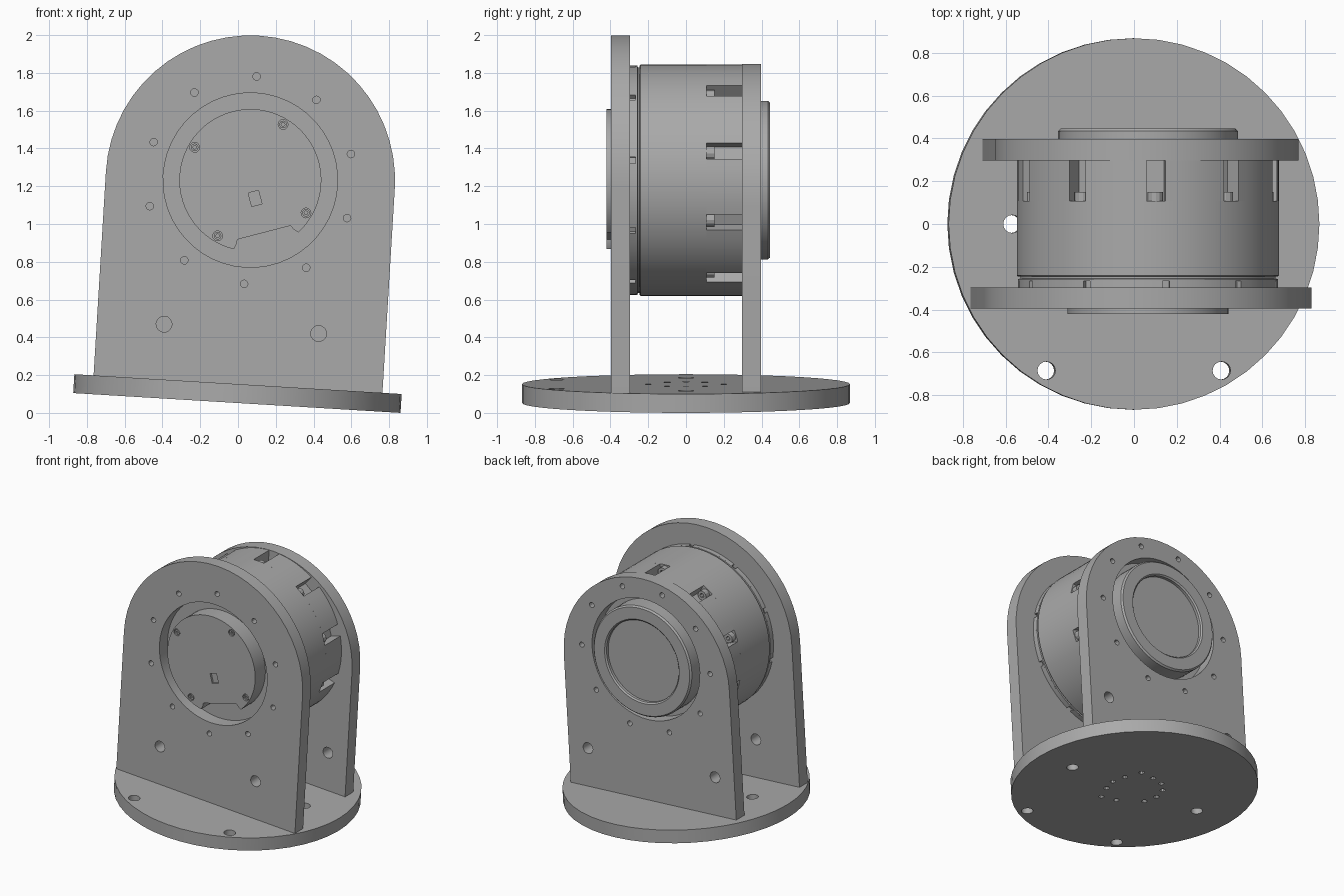
import bpy, bmesh
from math import sin, cos, pi, radians
from mathutils import Matrix

old = bpy.data.objects.get("Cube")
if old:
    bpy.data.objects.remove(old, do_unlink=True)

grey = bpy.data.materials.new("machine_grey")
grey.use_nodes = True
colour = (0.4, 0.4, 0.4, 1)
grey.diffuse_color = colour
grey.node_tree.nodes["Principled BSDF"].inputs["Base Color"].default_value = colour

# The whole assembly leans slightly sideways
LEAN = Matrix.Translation((-0.006, 0, 0.0525)) @ Matrix.Rotation(radians(3.46), 4, 'Y')
UPRIGHT = Matrix.Rotation(pi / 2, 4, 'X')
HUB = 1.182          # height of the drum axis above the base underside
DRUM_R = 0.613
STEP = 2 * pi / 10   # ten-fold spacing of bolts and notches


def finish(name, mesh):
    bm = bmesh.new()
    bm.from_mesh(mesh)
    bmesh.ops.remove_doubles(bm, verts=bm.verts, dist=0.0001)
    bmesh.ops.recalc_face_normals(bm, faces=bm.faces)
    bm.to_mesh(mesh)
    bm.free()
    mesh.transform(LEAN)
    mesh.shade_smooth()
    mesh.set_sharp_from_angle(angle=radians(28))
    mesh.materials.clear()
    mesh.materials.append(grey)
    mesh.name = name
    obj = bpy.data.objects.new(name, mesh)
    bpy.context.collection.objects.link(obj)
    return obj


def slab(name, outlines, low, high, upright=True):
    """Extrude closed outlines; inner outlines become holes."""
    curve = bpy.data.curves.new(name, 'CURVE')
    curve.dimensions = '2D'
    curve.fill_mode = 'BOTH'
    curve.extrude = (high - low) / 2
    for points in outlines:
        spline = curve.splines.new('POLY')
        spline.points.add(len(points) - 1)
        for p, (x, y) in zip(spline.points, points):
            p.co = (x, y, 0, 1)
        spline.use_cyclic_u = True
    temp = bpy.data.objects.new(name + "_outline", curve)
    bpy.context.collection.objects.link(temp)
    bpy.context.view_layer.update()
    mesh = bpy.data.meshes.new_from_object(temp)
    bpy.data.objects.remove(temp)
    bpy.data.curves.remove(curve)
    mid = (low + high) / 2
    if upright:
        mesh.transform(Matrix.Translation((0, mid, 0)) @ UPRIGHT)
    else:
        mesh.transform(Matrix.Translation((0, 0, mid)))
    return finish(name, mesh)


def lathe(name, profile, segments=64):
    """Spin (radius, y) points about the drum axis."""
    bm = bmesh.new()
    verts = [bm.verts.new((r, y, 0)) for r, y in profile]
    edges = [bm.edges.new(pair) for pair in zip(verts, verts[1:])]
    bmesh.ops.spin(bm, geom=verts + edges, cent=(0, 0, 0), axis=(0, 1, 0),
                   angle=2 * pi, steps=segments, use_merge=True)
    bmesh.ops.translate(bm, verts=bm.verts, vec=(0, 0, HUB))
    mesh = bpy.data.meshes.new(name)
    bm.to_mesh(mesh)
    bm.free()
    return finish(name, mesh)


def arc(cx, cy, r, start, end, n):
    return [(cx + r * cos(start + (end - start) * i / n),
             cy + r * sin(start + (end - start) * i / n)) for i in range(n + 1)]


def circle(cx, cy, r, n=16):
    return arc(cx, cy, r, 0, 2 * pi, n)[:-1]


def around(radius, phase, r, count=10, n=12):
    """Small circles spaced evenly round the drum axis."""
    turn = 2 * pi / count
    return [circle(radius * cos(phase + k * turn), HUB + radius * sin(phase + k * turn), r, n)
            for k in range(count)]


def notched(r, phase, width, depth):
    """Round outline with ten square notches."""
    points = []
    half = width / 2 / r
    inner = r - depth
    for k in range(10):
        a = phase + k * STEP
        for rad, off in ((inner, -half * r / inner), (inner, half * r / inner)):
            points.append((rad * cos(a + off), HUB + rad * sin(a + off)))
        points += arc(0, HUB, r, a + half, a + STEP - half, 6)
    return points


def arch(half, centre):
    return [(-half, 0.095), (half, 0.095)] + arc(0, centre, half, 0, pi, 28)


# Round base with mounting holes and a central hole pattern
base_holes = [circle(x, y, 0.042) for x, y in
              ((-0.41, -0.685), (0.41, -0.685), (-0.57, 0), (0.57, 0))]
base_holes += [circle(0.2 * cos(radians(a)), 0.2 * sin(radians(a)), 0.02, 10)
               for a in (0, 30, 90, 120, 150, 180, 210, 270, 330)]
base_holes += [circle(0.12, y, 0.02, 10) for y in (-0.22, 0.22)]
slab("base", [circle(0, 0, 0.868, 48)] + base_holes, 0, 0.1, upright=False)

# Upright plates with bore, bolt ring and two larger holes
for name, half, centre, low, phase, spread in (
        ("front_plate", 0.766, HUB, -0.396, pi / 2, 0.41),
        ("back_plate", 0.71, 1.087, 0.297, pi / 2 + STEP / 2, 0.545)):
    holes = [circle(0, HUB, 0.462, 48)] + around(0.55, phase, 0.02)
    holes += [circle(side * spread, 0.393, 0.042) for side in (-1, 1)]
    slab(name, [arch(half, centre)] + holes, low, low + 0.1)

# Drum: clipped front rim, groove, plain body, notched rear
slab("drum_front_rim", [notched(0.608, pi / 2 - radians(4.5), 0.035, 0.025)], -0.296, -0.265)
lathe("drum_groove", [(0, -0.267), (0.608, -0.267), (0.608, -0.257), (0.597, -0.255),
                      (0.597, -0.244), (0, -0.244)])
lathe("drum_body", [(0, -0.246), (0.607, -0.246), (DRUM_R, -0.24), (DRUM_R, 0.108), (0, 0.108)], 70)
slab("drum_rear", [notched(DRUM_R, pi / 2, 0.088, 0.08)], 0.108, 0.297)

# Socket screws lying in the rear notches
slab("notch_screws", around(0.57, pi / 2, 0.036) + around(0.57, pi / 2, 0.017, n=6), 0.105, 0.15)

# Front cap with a cut-out at the bottom, small window and four screws
TURN = radians(18)


def cap_frame(points):
    return [(x * cos(TURN) - y * sin(TURN), HUB + x * sin(TURN) + y * cos(TURN)) for x, y in points]


cap = cap_frame(arc(0, 0, 0.376, radians(-62), radians(242), 56)
                + [(-0.156, -0.31), (-0.145, -0.287), (0.145, -0.287), (0.156, -0.31)])
window = cap_frame([(-0.028, -0.137), (0.028, -0.137), (0.028, -0.063), (-0.028, -0.063)])
screw_phase = TURN + pi / 4
slab("front_cap_body", [cap], -0.405, -0.29)
slab("front_cap_face", [cap, window] + around(0.342, screw_phase, 0.026, 4), -0.42, -0.405)
slab("front_cap_screws", around(0.342, screw_phase, 0.02, 4) + around(0.342, screw_phase, 0.01, 4, 6),
     -0.416, -0.404)

# Rear flange with a chamfered rim and shallow recess
lathe("rear_flange", [(0, 0.29), (0.42, 0.29), (0.42, 0.434), (0.409, 0.446), (0.32, 0.446),
                      (0.31, 0.436), (0.31, 0.415), (0, 0.415)])
